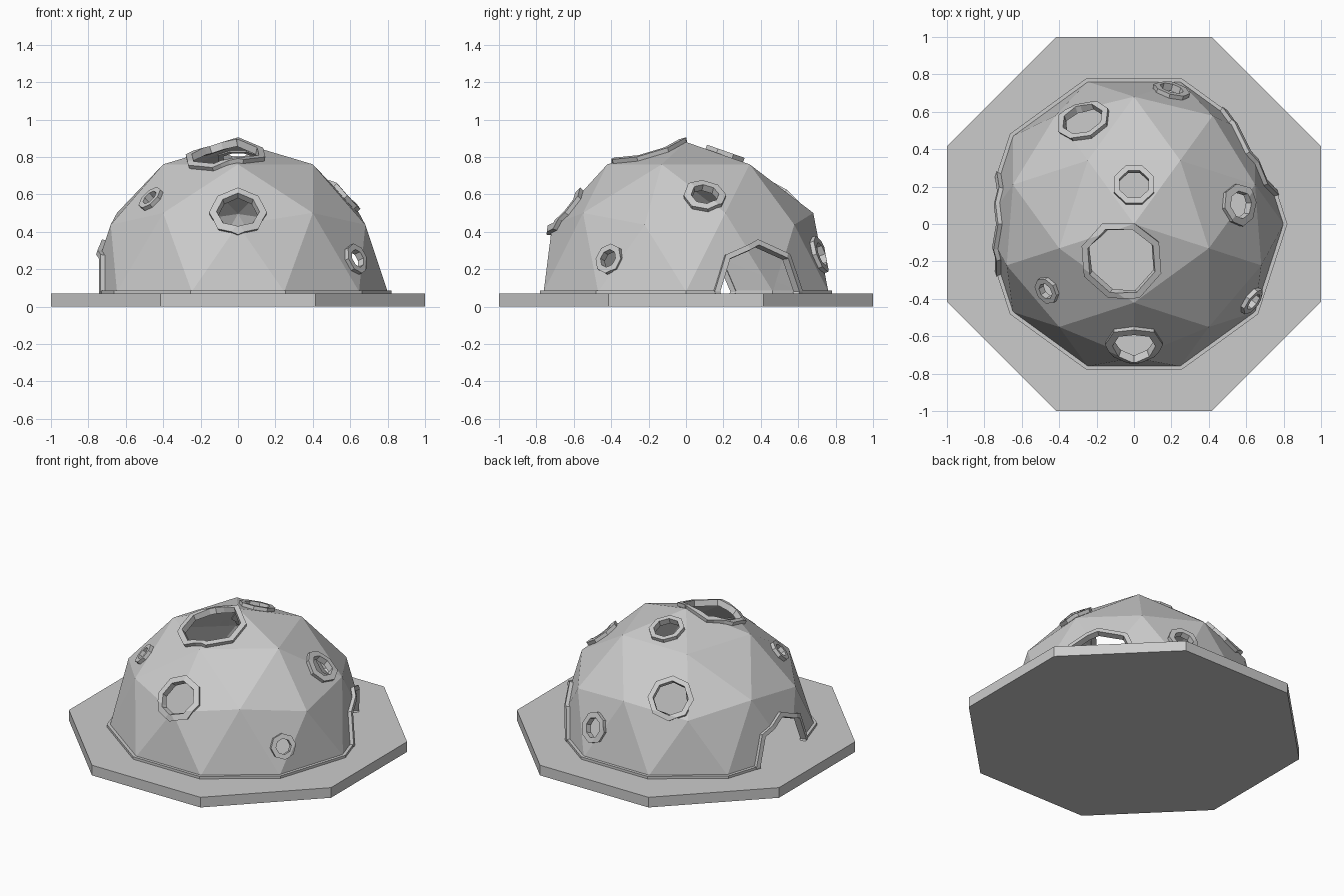
import bpy, bmesh
from math import radians, cos, sin
from mathutils import Vector, Matrix

cube = bpy.data.objects.get("Cube")
if cube:
    bpy.data.objects.remove(cube, do_unlink=True)

CENTRE = Vector((0, 0, 0.08))   # middle of the dome sphere
RADIUS = 0.8
UP = Vector((0, 0, 1))
BASE_TOP = 0.07

grey = bpy.data.materials.new("concrete_grey")
grey.use_nodes = True
grey.diffuse_color = (0.6, 0.6, 0.6, 1)
grey.node_tree.nodes["Principled BSDF"].inputs["Base Color"].default_value = (0.6, 0.6, 0.6, 1)


def add_object(name, bm, thickness=0):
    """Turn a bmesh into an object; sheets get their thickness inwards."""
    mesh = bpy.data.meshes.new(name)
    bm.normal_update()
    bm.to_mesh(mesh)
    bm.free()
    mesh.materials.append(grey)
    obj = bpy.data.objects.new(name, mesh)
    bpy.context.collection.objects.link(obj)
    if thickness:
        mod = obj.modifiers.new("thickness", 'SOLIDIFY')
        mod.thickness, mod.offset = thickness, -1
    return obj


def dome_sheet(size):
    """Faceted half sphere, open at the foot."""
    bm = bmesh.new()
    bmesh.ops.create_icosphere(bm, subdivisions=2, radius=size)
    bm.transform(Matrix.Translation(CENTRE) @ Matrix.Rotation(radians(-90), 4, 'Z'))
    bmesh.ops.bisect_plane(bm, geom=bm.verts[:] + bm.edges[:] + bm.faces[:],
                           plane_co=(0, 0, BASE_TOP - 0.005), plane_no=UP, clear_inner=True)
    return bm


def cut_octagon(bm, axis, radius, roll):
    """Score an octagon around an axis into a sheet and return the faces inside it."""
    d = Vector(axis).normalized()
    u = UP.cross(d).normalized()
    v = d.cross(u)
    apothem = radius * cos(radians(22.5))
    inside = [f for f in bm.faces if (f.calc_center_median() - CENTRE).dot(d) > 0]
    for k in range(8):
        a = radians(22.5 + 45 * k + roll)
        normal = u * cos(a) + v * sin(a)
        edges = {e for f in inside for e in f.edges}
        verts = {p for f in inside for p in f.verts}
        cut = bmesh.ops.bisect_plane(bm, geom=list(verts) + list(edges) + inside, dist=1e-5,
                                     plane_co=CENTRE + normal * apothem, plane_no=normal)
        faces = {g for g in cut["geom"] if isinstance(g, bmesh.types.BMFace)} | set(inside)
        inside = [f for f in faces if f.is_valid
                  and (f.calc_center_median() - CENTRE).dot(normal) < apothem]
    return inside


def punch(bm, axis, radius, roll):
    bmesh.ops.delete(bm, geom=cut_octagon(bm, axis, radius, roll), context='FACES')


# Openings: name, axis from the dome centre, outer and inner frame radius, roll
openings = [
    ("skylight", (-0.07, -0.2, 0.76), 0.225, 0.19, 0),
    ("front_window", (0, -0.64, 0.42), 0.155, 0.115, 0),
    ("right_upper_window", (-0.46, -0.35, 0.49), 0.075, 0.045, 0),
    ("left_lower_window", (0.63, -0.41, 0.175), 0.083, 0.05, 0),
    ("left_upper_window", (0.56, 0.1, 0.51), 0.115, 0.075, 0),
    ("top_window", (0, 0.21, 0.74), 0.115, 0.083, 22.5),
    ("back_window", (-0.27, 0.55, 0.46), 0.147, 0.113, 0),
    ("back_lower_window", (0.2, 0.72, 0.2), 0.102, 0.065, 0),
]
doors = [(name, (cos(radians(a)), sin(radians(a)), 0), 0.28, 0.25, 0)
         for name, a in (("left_door", 32), ("right_door", 180))]

# Raised frames that follow the facets of the dome
for name, axis, outer, inner, roll in openings + doors:
    sheet = dome_sheet(RADIUS + 0.025)
    keep = set(cut_octagon(sheet, axis, outer, roll))
    bmesh.ops.delete(sheet, geom=[f for f in sheet.faces if f not in keep], context='FACES')
    punch(sheet, axis, inner, roll)
    add_object(name + "_frame", sheet, 0.04)

# Dome wall with all its openings, slightly wider than the frames' inner edges
dome = dome_sheet(RADIUS)
for _, axis, _, inner, roll in openings + doors:
    punch(dome, axis, inner + 0.008, roll)
add_object("dome", dome, 0.01)

# Low kerb around the foot of the dome, open at the doors
kerb = bmesh.new()
rings = [[kerb.verts.new((r * cos(radians(36 * k)), r * sin(radians(36 * k)), 0.087))
          for k in range(10)] for r in (0.785, 0.82)]
for k in range(10):
    n = (k + 1) % 10
    kerb.faces.new((rings[0][k], rings[1][k], rings[1][n], rings[0][n]))
for _, axis, _, inner, roll in doors:
    punch(kerb, axis, inner + 0.008, roll)
add_object("kerb", kerb, 0.025)

# Octagonal base slab
slab = bmesh.new()
bmesh.ops.create_cone(slab, cap_ends=True, segments=8, radius1=1 / cos(radians(22.5)),
                      radius2=1 / cos(radians(22.5)), depth=BASE_TOP)
slab.transform(Matrix.Translation((0, 0, BASE_TOP / 2)) @ Matrix.Rotation(radians(22.5), 4, 'Z'))
add_object("base", slab)
